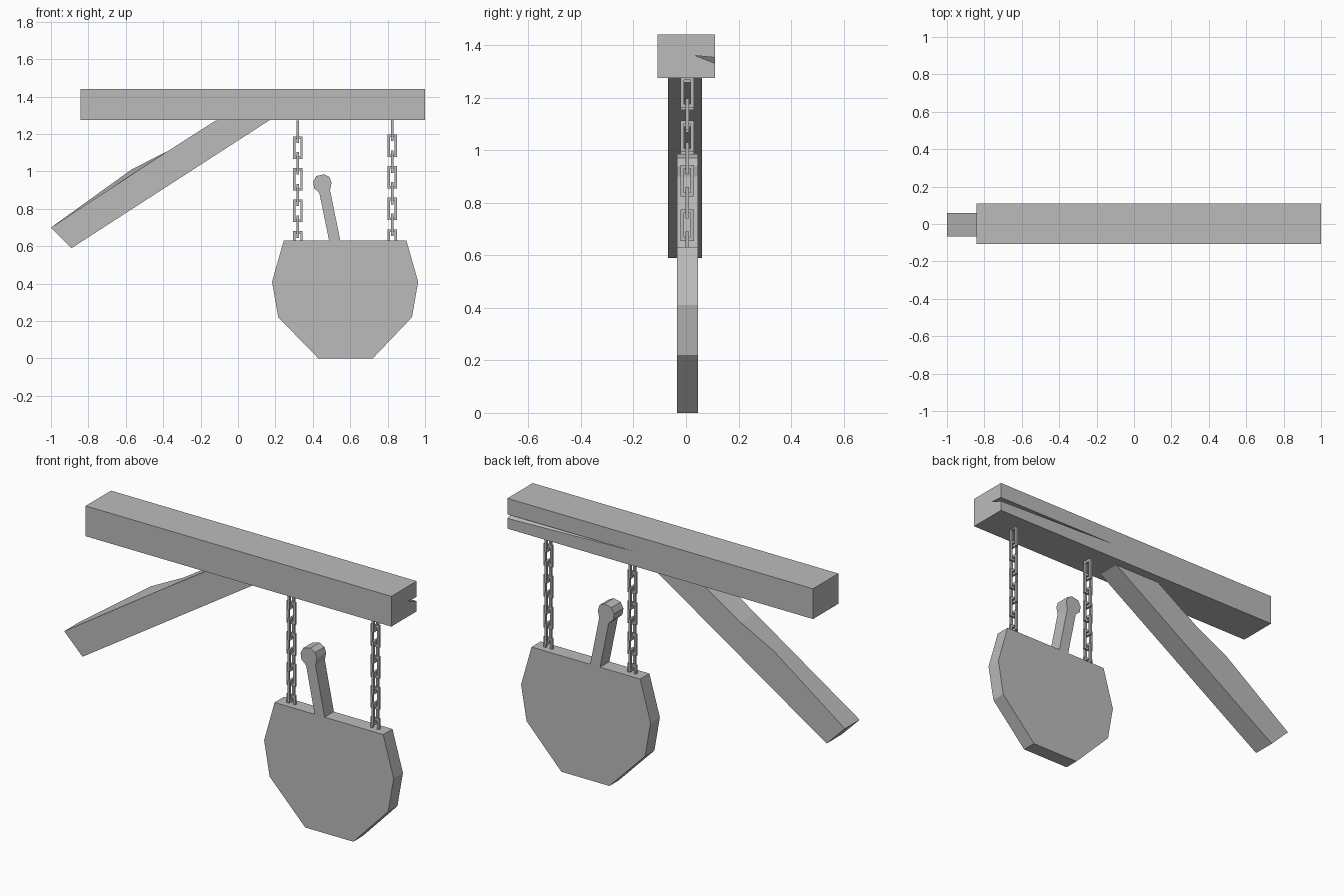
import bpy
import bmesh
import math
from mathutils import Matrix, Vector

cube = bpy.data.objects.get("Cube")
if cube:
    bpy.data.objects.remove(cube, do_unlink=True)

grey = bpy.data.materials.new("plain_grey")
grey.use_nodes = True
grey.diffuse_color = (0.5, 0.5, 0.5, 1)
grey.node_tree.nodes["Principled BSDF"].inputs["Base Color"].default_value = (0.5, 0.5, 0.5, 1)


def finish(name, bm):
    bmesh.ops.recalc_face_normals(bm, faces=bm.faces)
    mesh = bpy.data.meshes.new(name)
    bm.to_mesh(mesh)
    bm.free()
    mesh.materials.append(grey)
    obj = bpy.data.objects.new(name, mesh)
    bpy.context.collection.objects.link(obj)
    return obj


def slab(name, front, y0, y1, back=None):
    """Solid between a front (x, z) outline and a back one."""
    bm = bmesh.new()
    f = [bm.verts.new((x, y0, z)) for x, z in front]
    b = [bm.verts.new((x, y1, z)) for x, z in (back or front)]
    bm.faces.new(f)
    bm.faces.new(b[::-1])
    for i in range(len(f)):
        j = (i + 1) % len(f)
        bm.faces.new((f[i], b[i], b[j], f[j]))
    return finish(name, bm)


# Overhead beam with a tapering split in its back face
beam = slab("beam", [(-0.843, 1.275), (1, 1.275), (1, 1.44), (-0.843, 1.44)], -0.108, 0.11)
bm = bmesh.new()
for p in [(1.005, 0.12, 1.327), (1.005, 0.12, 1.352), (1.005, 0.035, 1.36), (0.22, 0.112, 1.355)]:
    bm.verts.new(p)
bmesh.ops.convex_hull(bm, input=bm.verts)
cutter = finish("split_cutter", bm)
cutter.hide_render = True
cutter.hide_set(True)
cut = beam.modifiers.new("split", "BOOLEAN")
cut.operation = "DIFFERENCE"
cut.solver = "EXACT"
cut.object = cutter

# Diagonal brace, its back upper edge slightly raised midway
brace = [(-1, 0.7), (-0.89, 0.59), (0.17, 1.275), (-0.115, 1.275), (-0.37, 1.112), (-0.57, 0.981)]
slab("brace", brace, -0.068, 0.06, brace[:-1] + [(-0.57, 1.01)])

# Hanging board
slab("board", [(0.245, 0.632), (0.9, 0.632), (0.963, 0.41), (0.93, 0.22),
               (0.72, 0), (0.43, 0), (0.215, 0.22), (0.182, 0.41)], -0.035, 0.045)

# Leaning handle with a rounded knob
slab("handle", [(0.487, 0.63), (0.547, 0.63), (0.492, 0.9), (0.5, 0.94), (0.49, 0.97),
                (0.46, 0.985), (0.418, 0.975), (0.402, 0.945), (0.407, 0.91), (0.435, 0.885)],
     -0.035, 0.045)


def add_link(bm, centre, turned):
    """Rectangular chain link, optionally turned to face sideways."""
    place = Matrix.Translation(centre) @ Matrix.Rotation(math.pi / 2 if turned else 0, 4, "Z")
    corners = [(-1, -1), (1, -1), (1, 1), (-1, 1)]
    loops = []
    for w, h, y in [(0.026, 0.06, -0.006), (0.026, 0.06, 0.006),
                    (0.013, 0.046, 0.006), (0.013, 0.046, -0.006)]:
        loops.append([bm.verts.new(place @ Vector((a * w, y, b * h))) for a, b in corners])
    for k in range(4):
        p, q = loops[k], loops[(k + 1) % 4]
        for i in range(4):
            j = (i + 1) % 4
            bm.faces.new((p[i], p[j], q[j], q[i]))


# Chains of alternating links
for name, x, top in [("right_chain", 0.32, 1.212), ("left_chain", 0.825, 1.222)]:
    bm = bmesh.new()
    for n in range(8):
        add_link(bm, Vector((x, 0.005, top - 0.0845 * n)), n % 2 == 0)
    finish(name, bm)
